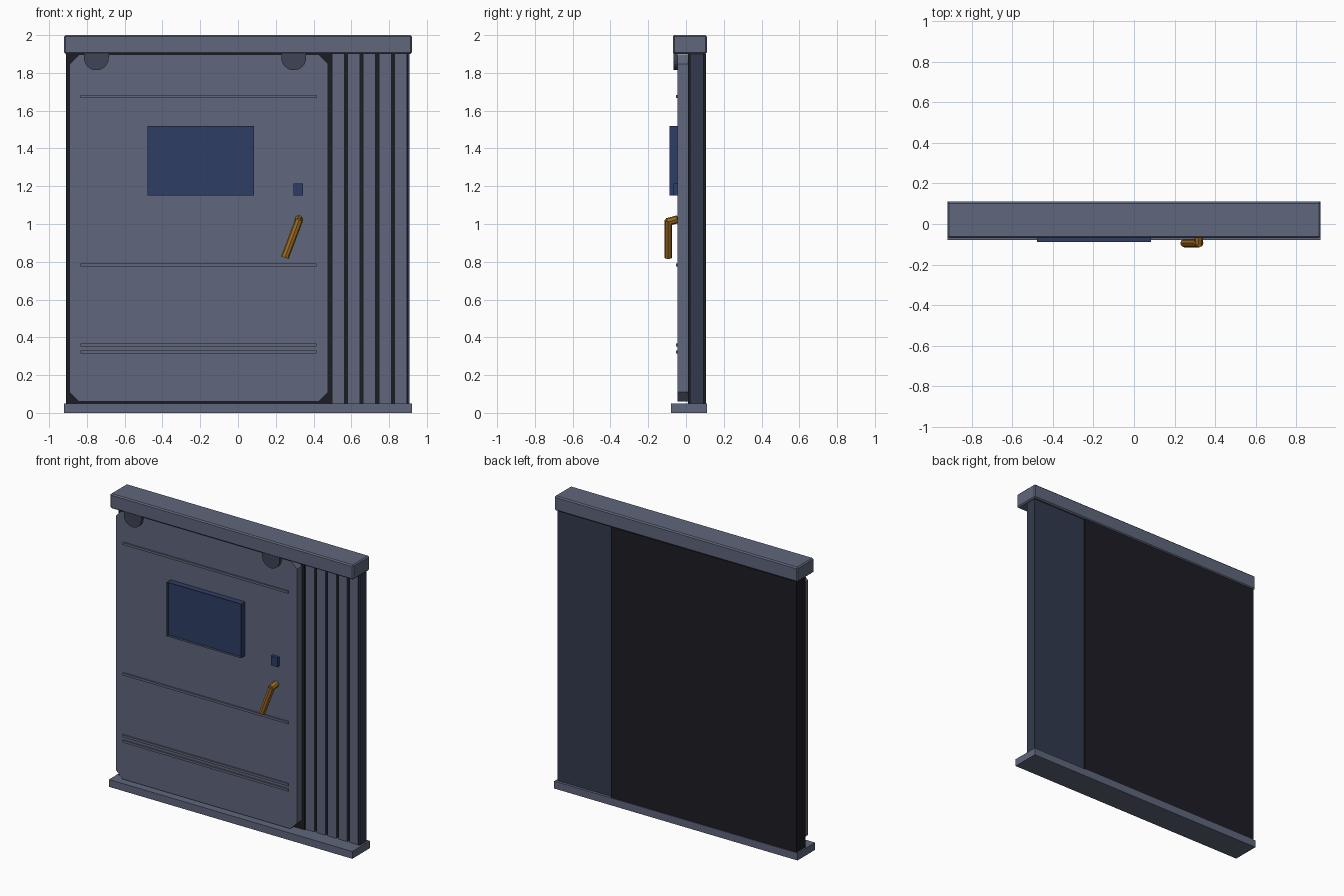
import bpy, bmesh, math
from mathutils import Vector

cube = bpy.data.objects.get("Cube")
if cube:
    bpy.data.objects.remove(cube, do_unlink=True)


def material(name, r, g, b):
    m = bpy.data.materials.new(name)
    m.use_nodes = True
    m.diffuse_color = (r, g, b, 1)
    m.node_tree.nodes["Principled BSDF"].inputs["Base Color"].default_value = (r, g, b, 1)
    return m


steel = material("blue grey steel", 0.115, 0.135, 0.20)
slate = material("dark slate", 0.032, 0.042, 0.075)
trim = material("trim grey", 0.048, 0.058, 0.09)
black = material("near black", 0.012, 0.012, 0.018)
navy = material("navy glass", 0.028, 0.047, 0.13)
brass = material("handle amber", 0.34, 0.15, 0.015)


def finish(name, bm, *mats):
    bmesh.ops.recalc_face_normals(bm, faces=bm.faces)
    mesh = bpy.data.meshes.new(name)
    bm.to_mesh(mesh)
    bm.free()
    obj = bpy.data.objects.new(name, mesh)
    bpy.context.collection.objects.link(obj)
    for m in mats:
        mesh.materials.append(m)
    return obj


def box(name, x, y, z, mat, bevel=0):
    bm = bmesh.new()
    bmesh.ops.create_cube(bm, size=1)
    for v in bm.verts:
        for i, (lo, hi) in enumerate((x, y, z)):
            v.co[i] = lo if v.co[i] < 0 else hi
    if bevel:
        bmesh.ops.bevel(bm, geom=bm.edges[:], offset=bevel, segments=1, affect='EDGES')
    return finish(name, bm, mat)


def plate(name, outline, y0, y1, mat):
    """Extrude an x/z outline along y."""
    bm = bmesh.new()
    face = bm.faces.new([bm.verts.new((x, y0, z)) for x, z in outline])
    new = bmesh.ops.extrude_face_region(bm, geom=[face])["geom"]
    bmesh.ops.translate(bm, verts=[v for v in new if isinstance(v, bmesh.types.BMVert)],
                        vec=(0, y1 - y0, 0))
    return finish(name, bm, mat)


def paint_sides(obj, mat):
    """Give every face that does not point forward a second colour."""
    obj.data.materials.append(mat)
    for p in obj.data.polygons:
        p.material_index = 0 if p.normal.y < -0.9 else 1


# Top rail and floor sill
box("top_rail", (-0.92, 0.92), (-0.07, 0.11), (1.9, 2.0), steel, 0.008)
box("floor_sill", (-0.92, 0.92), (-0.08, 0.11), (0, 0.05), steel)

# Dark backing behind the door
box("door_backing", (-0.91, 0.495), (0.01, 0.105), (0.05, 1.9), black)

# Fixed side panel with vertical slats
box("side_panel", (0.495, 0.905), (0.045, 0.092), (0.05, 1.9), slate)
for i in range(5):
    x = 0.497 + i * 0.083
    slat = box(f"side_slat_{i + 1}", (x, x + 0.066), (0.02, 0.046), (0.05, 1.9), steel)
    paint_sides(slat, slate)
    box(f"slat_gap_{i + 1}", (x + 0.066, x + 0.083 if i < 4 else 0.9),
        (0.037, 0.046), (0.05, 1.9), black)
box("panel_end_strip", (0.897, 0.908), (0.02, 0.092), (0.05, 1.9), slate)

# Sliding door leaf with clipped corners
l, r, b, t, c = -0.892, 0.477, 0.06, 1.897, 0.05
plate("door_leaf", [(l + c, b), (r - c, b), (r, b + c), (r, t - c),
                    (r - c, t), (l + c, t), (l, t - c), (l, b + c)], -0.045, 0.01, steel)

# Raised ribs across the door
for i, z in enumerate((1.675, 0.783, 0.36, 0.323)):
    box(f"door_rib_{i + 1}", (-0.835, 0.415), (-0.054, -0.044), (z - 0.008, z + 0.008), steel)

# Half-round hangers under the rail
for side, x in (("right", -0.75), ("left", 0.295)):
    arc = [(x + 0.066 * math.cos(a), 1.88 + 0.066 * math.sin(a))
           for a in (math.pi * (1 + k / 12) for k in range(13))]
    plate(f"{side}_hanger", [(x - 0.066, 1.905)] + arc + [(x + 0.066, 1.905)],
          -0.067, -0.044, trim)

# Window frame with recessed glass
bm = bmesh.new()
face = bm.faces.new([bm.verts.new((x, -0.088, z)) for x, z in
                     ((-0.478, 1.15), (0.085, 1.15), (0.085, 1.52), (-0.478, 1.52))])
bm.normal_update()
bmesh.ops.inset_region(bm, faces=[face], thickness=0.035)
outer = [e for e in bm.edges if e.is_boundary]
skirt = bmesh.ops.extrude_edge_only(bm, edges=outer)["geom"]
for g in skirt:
    if isinstance(g, bmesh.types.BMVert):
        g.co.y = -0.044
    elif isinstance(g, bmesh.types.BMFace):
        g.material_index = 1
pane = bmesh.ops.extrude_discrete_faces(bm, faces=[face])["faces"][0]
lip = bmesh.ops.extrude_edge_only(
    bm, edges=[e for e in bm.edges if e.is_boundary
               and all(abs(v.co.y + 0.088) < 1e-4 for v in e.verts)
               and pane not in e.link_faces])["geom"]
for v in list(pane.verts) + [g for g in lip if isinstance(g, bmesh.types.BMVert)]:
    v.co.y = -0.066
pane.material_index = 1
bmesh.ops.remove_doubles(bm, verts=bm.verts, dist=0.0005)
finish("window", bm, trim, navy)

# Small lock pad
box("lock_pad", (0.295, 0.345), (-0.066, -0.044), (1.15, 1.215), navy)


# Bent handle
def rod(name, start, end, radius, sides=8):
    start, end = Vector(start), Vector(end)
    bm = bmesh.new()
    bmesh.ops.create_cone(bm, cap_ends=True, segments=sides, radius1=radius,
                          radius2=radius, depth=(end - start).length)
    turn = (end - start).to_track_quat('Z', 'Y')
    for v in bm.verts:
        v.co = turn @ v.co + (start + end) / 2
    return finish(name, bm, brass)


rod("handle_stem", (0.322, -0.044, 1.025), (0.317, -0.1, 1.01), 0.021)
rod("handle_lever", (0.323, -0.094, 1.02), (0.248, -0.094, 0.822), 0.021)
